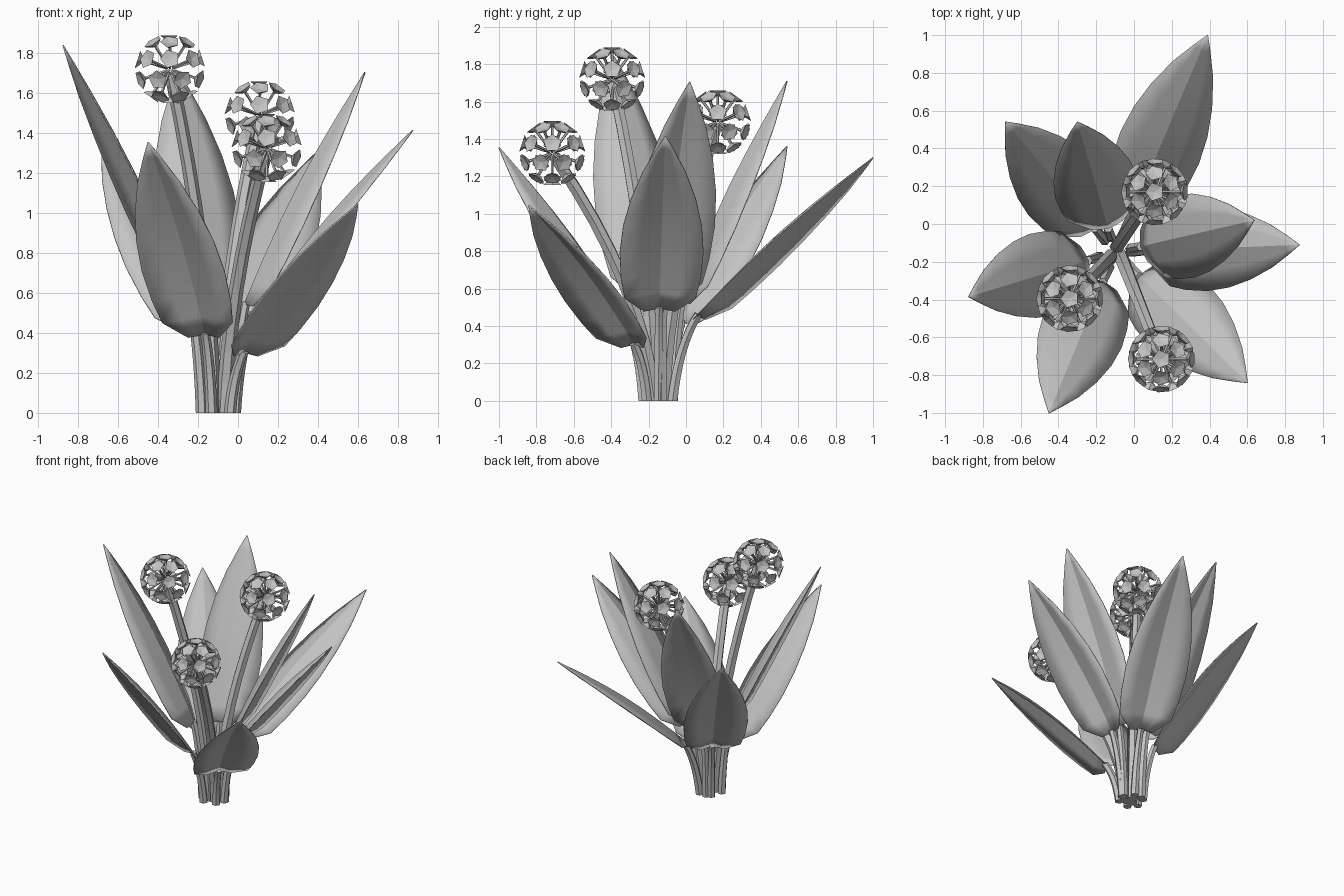
import bpy, bmesh, math
from mathutils import Vector

if "Cube" in bpy.data.objects:
    bpy.data.objects.remove(bpy.data.objects["Cube"])

grey = bpy.data.materials.new("plain_grey")
grey.diffuse_color = (0.55, 0.55, 0.55, 1)
grey.use_nodes = True
grey.node_tree.nodes["Principled BSDF"].inputs["Base Color"].default_value = grey.diffuse_color
CENTRE = Vector((-0.1, -0.15, 0))


def finish(name, bm, smooth=None):
    bmesh.ops.recalc_face_normals(bm, faces=bm.faces)
    me = bpy.data.meshes.new(name)
    bm.to_mesh(me)
    bm.free()
    me.materials.append(grey)
    ob = bpy.data.objects.new(name, me)
    bpy.context.collection.objects.link(ob)
    if smooth:
        bpy.ops.object.select_all(action='DESELECT')
        bpy.context.view_layer.objects.active = ob
        ob.select_set(True)
        bpy.ops.object.shade_smooth_by_angle(angle=smooth)
    return ob


def bezier(a, b, c, t):
    return a * (1 - t) ** 2 + b * 2 * t * (1 - t) + c * t * t


def loft(bm, rings):
    """Bridge equal closed rings and cap the first one."""
    vs = [[bm.verts.new(p) for p in r] for r in rings]
    n = len(vs[0])
    for a, b in zip(vs, vs[1:]):
        for i in range(n):
            bm.faces.new((a[i], a[(i + 1) % n], b[(i + 1) % n], b[i]))
    bm.faces.new(vs[0][::-1])
    return vs


def ring(p, axis, r, n):
    u = axis.cross(Vector((0, 1, 0)))
    if u.length < 0.1:
        u = axis.cross(Vector((1, 0, 0)))
    u.normalize()
    v = axis.cross(u).normalized()
    return [p + r * (u * math.cos(2 * math.pi * i / n) + v * math.sin(2 * math.pi * i / n))
            for i in range(n)]


def tube(bm, a, b, c, r0, r1, n=6, steps=8):
    pts = [bezier(a, b, c, i / steps) for i in range(steps + 1)]
    rings = []
    for i, p in enumerate(pts):
        d = (pts[min(i + 1, steps)] - pts[max(i - 1, 0)]).normalized()
        if i == 0:
            d = Vector((0, 0, 1))
        rings.append(ring(p, d, r0 + (r1 - r0) * i / steps, n))
    vs = loft(bm, rings)
    bm.faces.new(vs[-1])


# Leaves: stalk tube plus a blade ridged along the middle, its edges falling outward
PROFILE = [(0, .085), (.09, .19), (.2, .213), (.35, .224), (.5, .21),
           (.65, .173), (.8, .115), (.92, .05), (1, .002)]


def leaf(name, tip, lift=0.31):
    tip = Vector(tip)
    out = (tip - CENTRE)
    out.z = 0
    start = CENTRE + out * 0.18
    start.z = tip.z * lift
    az = out.normalized()
    side = Vector((-az.y, az.x, 0))
    axis = (tip - start).normalized()
    normal = side.cross(axis)
    if normal.z < 0:
        normal = -normal
    bm = bmesh.new()
    rows = []
    for t, w in PROFILE:
        p = start.lerp(tip, t) + normal * 0.035 * math.sin(math.pi * t)
        rows.append([bm.verts.new(p + side * w * s - normal * 0.3 * w * abs(s))
                     for s in (-1, -.5, 0, .5, 1)])
    for a, b in zip(rows, rows[1:]):
        for i in range(4):
            bm.faces.new((a[i], a[i + 1], b[i + 1], b[i]))
    blade = finish(name + "_blade", bm, 0.22)
    m = blade.modifiers.new("thickness", 'SOLIDIFY')
    m.thickness = 0.006
    m.offset = 0
    bm = bmesh.new()
    foot = CENTRE + az * 0.085
    tube(bm, foot, foot.lerp(start, 0.25) + Vector((0, 0, start.z * 0.4)),
         start + axis * 0.01, 0.03, 0.024)
    finish(name + "_stalk", bm)


leaf("back_right_leaf", (.39, 1.0, 1.30), 0.35)
leaf("back_left_leaf", (-.68, .54, 1.36))
leaf("back_leaf", (-.30, .54, 1.71))
leaf("right_low_leaf", (.875, -.11, 1.415), 0.35)
leaf("right_tall_leaf", (.635, .02, 1.705), 0.32)
leaf("front_right_leaf", (.60, -.84, 1.045), 0.29)
leaf("front_left_leaf", (-.45, -1.0, 1.355), 0.29)
leaf("left_leaf", (-.875, -.385, 1.84))


# Flower heads: pentagonal cup florets set in rings around a stem top
def flower(name, c, foot):
    c = Vector(c)
    foot = Vector(foot)
    bm = bmesh.new()
    for lat, n, turn in ((90, 1, 0), (54, 6, 0), (18, 8, 0), (-18, 8, .5), (-54, 6, .5), (-90, 1, 0)):
        la = math.radians(lat)
        for k in range(n):
            az = 2 * math.pi * (k + turn) / n - math.pi / 2
            d = Vector((math.cos(la) * math.cos(az), math.cos(la) * math.sin(az), math.sin(la)))
            vs = loft(bm, [ring(c + d * h, d, r, 5) for h, r in
                           ((.02, .007), (.142, .008), (.152, .028), (.17, .05))])
            mid = bm.verts.new(c + d * 0.16)
            top = vs[-1]
            for i in range(5):
                bm.faces.new((top[i], top[(i + 1) % 5], mid))
    finish(name + "_head", bm)
    bm = bmesh.new()
    bend = foot.lerp(c, 0.1)
    bend.z = c.z * 0.46
    tube(bm, foot, bend, c - (c - bend).normalized() * 0.02, 0.04, 0.033)
    finish(name + "_stem", bm)


flower("left_flower", (-.34, -.395, 1.72), (-.12, -.17, 0))
flower("back_flower", (.11, .17, 1.49), (-.09, -.12, 0))
flower("front_flower", (.145, -.715, 1.325), (-.07, -.17, 0))
